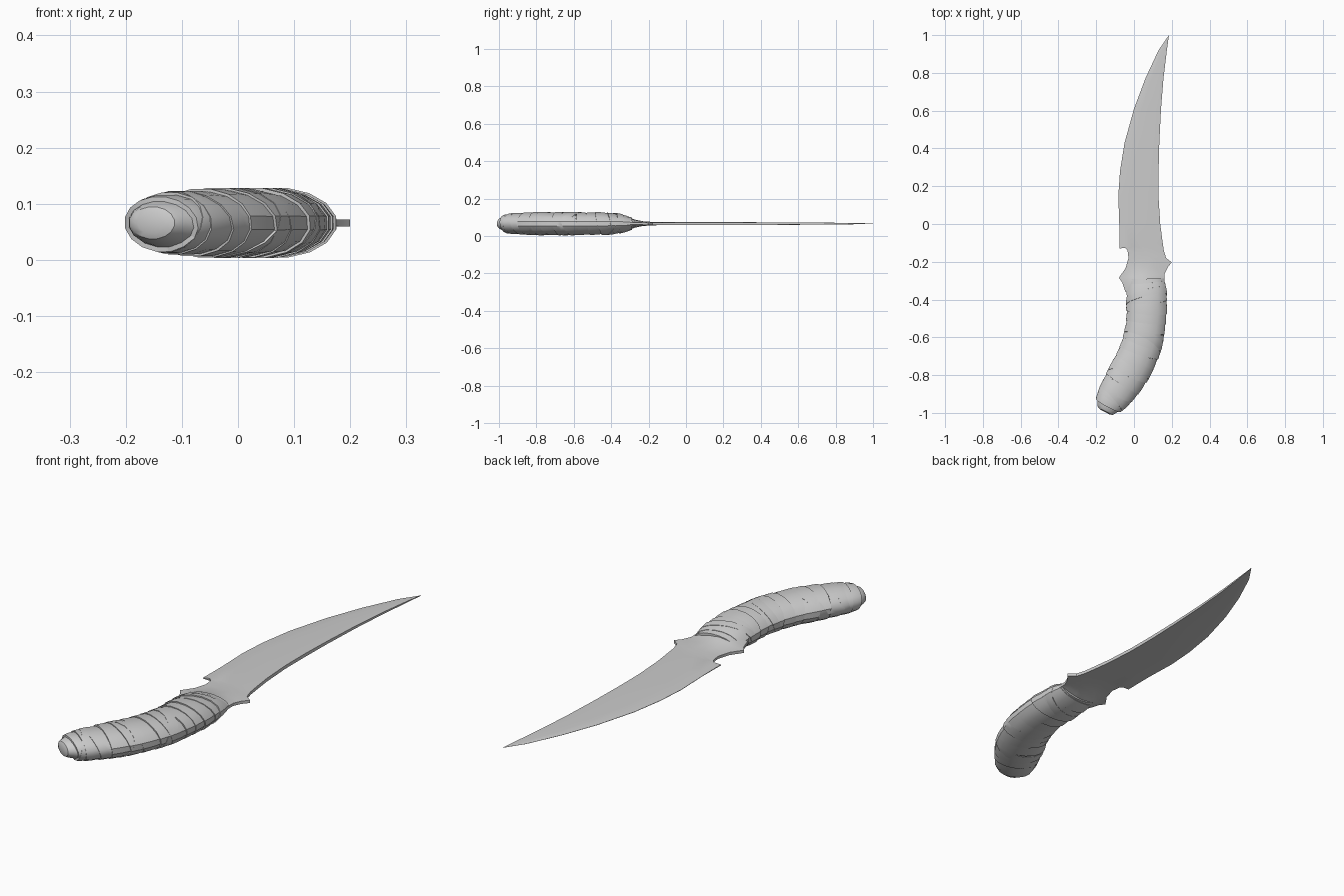
import bpy, bmesh, math, random
from mathutils import Vector

if "Cube" in bpy.data.objects:
    bpy.data.objects.remove(bpy.data.objects["Cube"])

random.seed(4)
ZC = 0.066   # mid-plane height of the knife


def loft(name, rings, cap=True, loop=False, angle=35):
    """Skin a list of closed rings into one mesh object."""
    bm = bmesh.new()
    vr = [[bm.verts.new(p) for p in r] for r in rings]
    n = len(vr[0])
    pairs = list(zip(vr, vr[1:])) + ([(vr[-1], vr[0])] if loop else [])
    for a, b in pairs:
        for i in range(n):
            j = (i + 1) % n
            bm.faces.new((a[i], a[j], b[j], b[i]))
    if cap and not loop:
        bm.faces.new(vr[0])
        bm.faces.new(vr[-1])
    bmesh.ops.remove_doubles(bm, verts=bm.verts, dist=0.0003)
    bmesh.ops.recalc_face_normals(bm, faces=bm.faces)
    me = bpy.data.meshes.new(name)
    bm.to_mesh(me)
    bm.free()
    ob = bpy.data.objects.new(name, me)
    bpy.context.collection.objects.link(ob)
    bpy.ops.object.select_all(action='DESELECT')
    ob.select_set(True)
    bpy.context.view_layer.objects.active = ob
    bpy.ops.object.shade_smooth_by_angle(angle=math.radians(angle))
    return ob


# Blade and guard: edge x, edge y, spine x, spine y, half thickness, roundness
BLADE = [
    (.184, .999, .185, 1.0, .001, 0),
    (.130, .92, .174, .92, .003, 0),
    (.060, .77, .156, .77, .005, 0),
    (.000, .61, .143, .61, .006, 0),
    (-.050, .43, .134, .43, .007, 0),
    (-.074, .28, .130, .28, .008, 0),
    (-.083, .15, .130, .14, .008, 0),
    (-.078, .00, .139, .00, .008, 0),
    (-.078, -.13, .152, -.10, .008, .2),
    (-.052, -.122, .158, -.14, .008, .6),
    (-.034, -.14, .170, -.18, .009, .8),
    (-.029, -.18, .200, -.203, .010, .9),
    (-.045, -.235, .178, -.230, .013, 1),
    (-.080, -.285, .162, -.265, .022, 1),
    (-.062, -.31, .162, -.30, .034, 1),
    (-.045, -.36, .166, -.36, .046, 1),
]
FRAC = (0, .12, .3, .5, .7, .9, 1)
FLAT = (.1, .6, .8, .9, 1, 1, .9)
ROUND = (.15, .42, .8, 1, .8, .42, .15)
rings = []
for ex, ey, sx, sy, h, r in BLADE:
    a, b = Vector((ex, ey, ZC)), Vector((sx, sy, ZC))
    top, bot = [], []
    for f, k0, k1 in zip(FRAC, FLAT, ROUND):
        p = a.lerp(b, f)
        k1 = max(k1, min(1, .006 / h))
        z = Vector((0, 0, h * (k0 + (k1 - k0) * r)))
        top.append(p + z)
        bot.append(p - z)
    rings.append(top + bot[::-1])
loft("blade_and_guard", rings)

# Handle path: x, y, half width, half depth
PATH = [
    (.064, -.29, .095, .034), (.066, -.36, .102, .048), (.067, -.44, .102, .054),
    (.062, -.53, .101, .055), (.046, -.62, .101, .055), (.014, -.71, .101, .055),
    (-.034, -.80, .100, .055), (-.088, -.885, .090, .052), (-.128, -.945, .074, .045),
    (-.148, -.982, .052, .034),
]


def path(u):
    """Catmull-Rom sample of the handle path, u in 0..1."""
    n = len(PATH) - 1
    s = min(max(u, 0), 1) * n
    i = min(int(s), n - 1)
    t = s - i
    p = [Vector(PATH[min(max(i + k, 0), n)]) for k in (-1, 0, 1, 2)]
    return 0.5 * (2 * p[1] + (p[2] - p[0]) * t
                  + (2 * p[0] - 5 * p[1] + 4 * p[2] - p[3]) * t * t
                  + (3 * p[1] - p[0] - 3 * p[2] + p[3]) * t ** 3)


def ring(u, off=0, tilt=0, skew=0, n=16):
    """Oval section hugging the handle, slanted by tilt and skew."""
    pts = []
    for i in range(n):
        a = 2 * math.pi * (i + .5) / n
        c, s = math.cos(a), math.sin(a)
        v = u + tilt * c + skew * s
        q = path(v)
        d = path(min(v + .02, 1)) - path(max(v - .02, 0))
        side = Vector((-d.y, d.x, 0)).normalized()
        pts.append(Vector((q.x, q.y, ZC)) + side * (q.z + off) * c
                   + Vector((0, 0, (q.w + off) * s)))
    return pts


# Handle core with a blunt rounded butt
core = [ring(i / 30) for i in range(31)]
for k, drop in ((.85, .010), (.55, .015)):
    mid = sum(core[30], Vector()) / 16
    core.append([mid + (p - mid) * k + Vector((-.4, -.9, 0)) * drop for p in core[30]])
loft("handle_core", core)


def band(name, u0, u1, lift, tilt, skew, lean=.005):
    """A strip of wrap: hugging sleeve with one raised lip."""
    um = (u0 + u1) / 2
    loft(name, [ring(u0, -.006, tilt, skew), ring(u0, lift - lean, tilt, skew),
                ring(um, lift - lean * .3, tilt, skew), ring(u1, lift, tilt, skew),
                ring(u1, -.006, tilt, skew)], loop=True)


# Main overlapping wraps down the handle
COUNT = 13
for i in range(COUNT):
    u = .035 + .875 * i / COUNT
    band(f"wrap_{i + 1}", u, u + .083, random.uniform(.006, .009),
         random.uniform(-.012, .012), random.uniform(.004, .026))

# Narrower strips crossing the wraps diagonally
for i, u in enumerate((.12, .40, .62, .82)):
    sgn = 1 if i % 2 else -1
    band(f"cross_wrap_{i + 1}", u, u + .05, .0085, .035 * sgn, -.03, .002)
